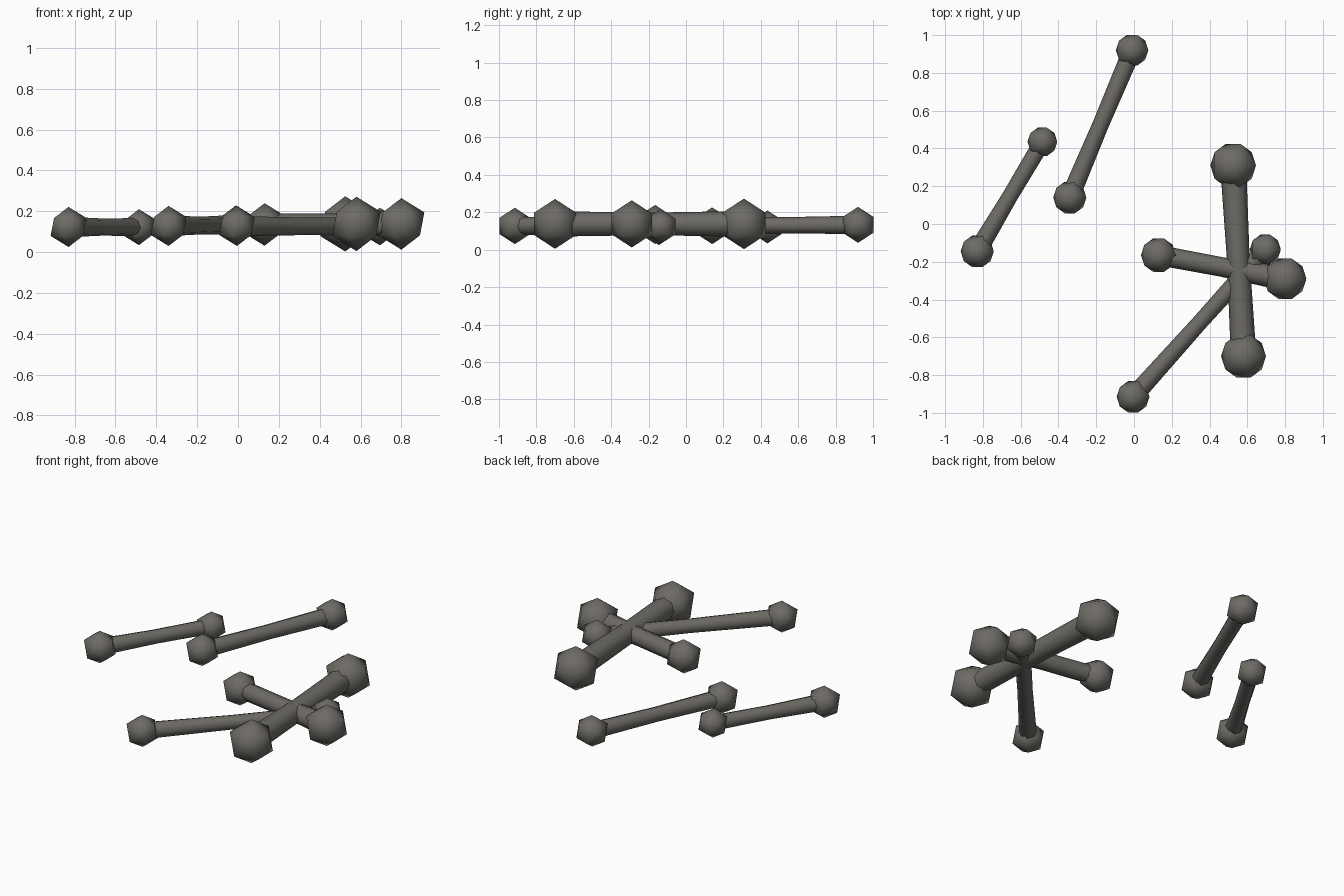
import bpy
import bmesh
import math
from mathutils import Vector

cube = bpy.data.objects.get("Cube")
if cube:
    bpy.data.objects.remove(cube, do_unlink=True)

# Single dull grey-brown colour
bone_grey = bpy.data.materials.new("bone_grey")
bone_grey.use_nodes = True
COLOUR = (0.155, 0.147, 0.132, 1)
bone_grey.diffuse_color = COLOUR
shader = bone_grey.node_tree.nodes["Principled BSDF"]
shader.inputs["Base Color"].default_value = COLOUR
shader.inputs["Roughness"].default_value = 0.9

SIDES = 8
SHAFT = 0.51   # shaft radius relative to the knob radius
WAIST = 0.88   # narrowing at mid shaft


def finish(bm, name):
    mesh = bpy.data.meshes.new(name)
    bmesh.ops.recalc_face_normals(bm, faces=bm.faces)
    bm.to_mesh(mesh)
    bm.free()
    mesh.materials.append(bone_grey)
    for poly in mesh.polygons:
        poly.use_smooth = True
    obj = bpy.data.objects.new(name, mesh)
    bpy.context.collection.objects.link(obj)
    return obj


def knob(name, centre, radius):
    bm = bmesh.new()
    bmesh.ops.create_icosphere(bm, subdivisions=1, radius=radius)
    finish(bm, name).location = centre


def shaft(name, start, end, r0, r1):
    bm = bmesh.new()
    turn = (end - start).to_track_quat('Z', 'Y')
    rings = []
    for t, scale in ((0, 1), (0.5, WAIST), (1, 1)):
        centre = start.lerp(end, t)
        radius = (r0 + (r1 - r0) * t) * scale * SHAFT
        ring = []
        for i in range(SIDES):
            a = math.tau * i / SIDES
            offset = Vector((math.cos(a), math.sin(a), 0)) * radius
            ring.append(bm.verts.new(centre + turn @ offset))
        rings.append(ring)
    for low, high in zip(rings, rings[1:]):
        for i in range(SIDES):
            j = (i + 1) % SIDES
            bm.faces.new((low[i], low[j], high[j], high[i]))
    finish(bm, name)


# Each bone: two knobs given as x, y, z, radius
BONES = {
    "left_thick_bone": ((0.525, 0.31, 0.138, 0.135), (0.58, -0.70, 0.138, 0.133)),
    "left_cross_bone": ((0.13, -0.165, 0.135, 0.104), (0.80, -0.29, 0.138, 0.126)),
    "left_long_bone": ((-0.005, -0.915, 0.127, 0.097), (0.695, -0.135, 0.125, 0.092)),
    "middle_bone": ((-0.34, 0.14, 0.128, 0.098), (-0.01, 0.92, 0.133, 0.096)),
    "right_bone": ((-0.83, -0.145, 0.123, 0.098), (-0.485, 0.435, 0.122, 0.088)),
}

for name, (a, b) in BONES.items():
    start, end = Vector(a[:3]), Vector(b[:3])
    knob(name + "_first_knob", start, a[3])
    knob(name + "_second_knob", end, b[3])
    shaft(name + "_shaft", start, end, a[3], b[3])
